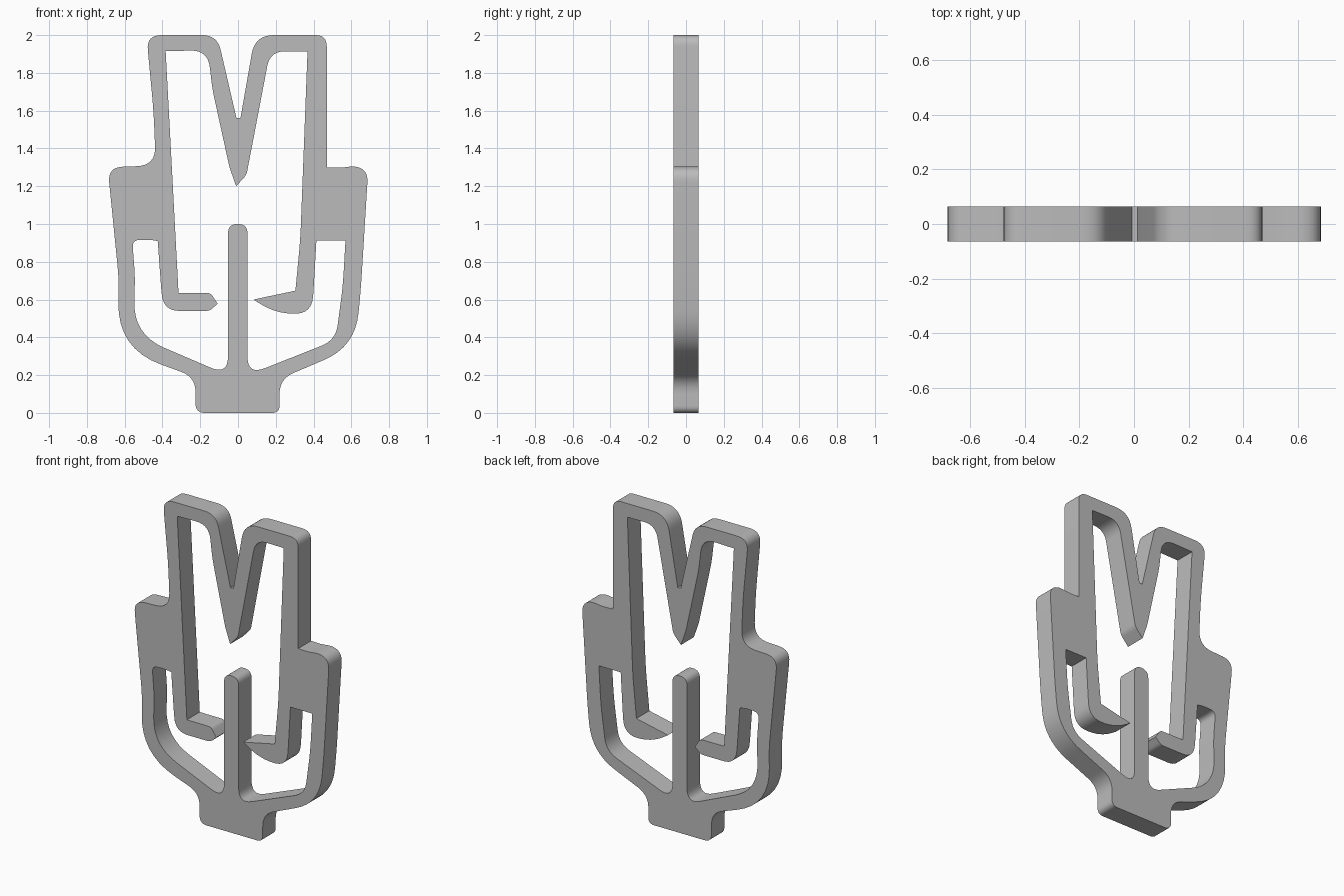
import bpy
import bmesh
import math
from mathutils import Vector

DEPTH = 0.13

cube = bpy.data.objects.get("Cube")
if cube:
    bpy.data.objects.remove(cube, do_unlink=True)


def rounded_outline(corners, steps=8):
    """Closed outline in which each (x, z, cut) corner is blended over its cut length."""
    outline = []
    count = len(corners)
    for i, (x, z, cut) in enumerate(corners):
        corner = Vector((x, z))
        if cut == 0:
            outline.append(corner)
            continue
        before = Vector(corners[i - 1][:2]) - corner
        after = Vector(corners[(i + 1) % count][:2]) - corner
        start = corner + before.normalized() * cut
        end = corner + after.normalized() * cut
        for s in range(steps + 1):
            t = s / steps
            outline.append(start * (1 - t) ** 2 + corner * 2 * t * (1 - t) + end * t ** 2)
    return outline


def add_outline(curve, outline):
    spline = curve.splines.new("POLY")
    spline.points.add(len(outline) - 1)
    for point, position in zip(spline.points, outline):
        point.co = (position.x, position.y, 0, 1)
    spline.use_cyclic_u = True


# Outer silhouette: foot, left side, two upright prongs, right side
silhouette = [
    (.22, 0, .04), (-.225, 0, .05), (-.225, .19, .08),
    (-.64, .34, .25), (-.63, .7, .08), (-.69, 1.3, .08),
    (-.435, 1.31, .1), (-.447, 1.6, .1), (-.485, 2, .08),
    (-.11, 2, .08), (-.008, 1.56, 0), (.013, 1.56, 0),
    (.09, 2, .1), (.47, 2, .06), (.47, 1.3, 0),
    (.54, 1.297, .03), (.6, 1.305, .02), (.69, 1.3, .08),
    (.65, .65, .1), (.62, .35, .18), (.22, .18, .08),
]

# Opening, upper half: prong interiors around the central point
prong_opening = [
    (-.383, 1.915, 0), (-.16, 1.92, .09), (-.135, 1.71, .05),
    (-.045, 1.3, .02), (-.01, 1.2, 0), (.045, 1.26, .02),
    (.17, 1.915, .08), (.368, 1.913, 0), (.33, .92, .08),
]

# Opening, right hook and right slot
right_hook = [
    (.304, .647, 0), (.082, .6, 0), (.2, .525, .1),
    (.39, .525, .09), (.4, .65, .03), (.415, .912, 0),
    (.569, .912, 0), (.555, .67, .08), (.517, .385, .08),
]

# Opening, round-topped central stem
stem = [
    (.05, .2, .1), (.05, 1, .05), (-.053, 1, .051), (-.053, .2, .1),
]

# Opening, left slot and left hook
left_hook = [
    (-.555, .415, .18), (-.545, .72, .06), (-.56, .915, .04),
    (-.468, .917, .02), (-.425, .91, 0), (-.405, .636, .03),
    (-.39, .54, .08), (-.15, .54, .02), (-.108, .578, 0),
    (-.145, .635, .02), (-.315, .636, 0),
]

# Extruded plate with the opening cut through it
curve = bpy.data.curves.new("plate_outline", "CURVE")
curve.dimensions = "2D"
curve.fill_mode = "BOTH"
curve.extrude = DEPTH / 2
add_outline(curve, rounded_outline(silhouette))
add_outline(curve, rounded_outline(prong_opening + right_hook + stem + left_hook))

plate = bpy.data.objects.new("pronged_plate", curve)
bpy.context.collection.objects.link(plate)
plate.rotation_euler.x = math.pi / 2
bpy.ops.object.select_all(action="DESELECT")
plate.select_set(True)
bpy.context.view_layer.objects.active = plate
bpy.ops.object.convert(target="MESH")
bpy.ops.object.transform_apply(location=False, rotation=True, scale=False)

# Weld caps to walls and face everything outward
bm = bmesh.new()
bm.from_mesh(plate.data)
bmesh.ops.remove_doubles(bm, verts=bm.verts, dist=0.0002)
bmesh.ops.recalc_face_normals(bm, faces=bm.faces)
bm.to_mesh(plate.data)
bm.free()

# Plain grey material
grey = bpy.data.materials.new("plain_grey")
grey.use_nodes = True
colour = (0.5, 0.5, 0.5, 1)
grey.diffuse_color = colour
grey.node_tree.nodes["Principled BSDF"].inputs["Base Color"].default_value = colour
plate.data.materials.clear()
plate.data.materials.append(grey)

bpy.ops.object.shade_smooth_by_angle(angle=math.radians(35))
